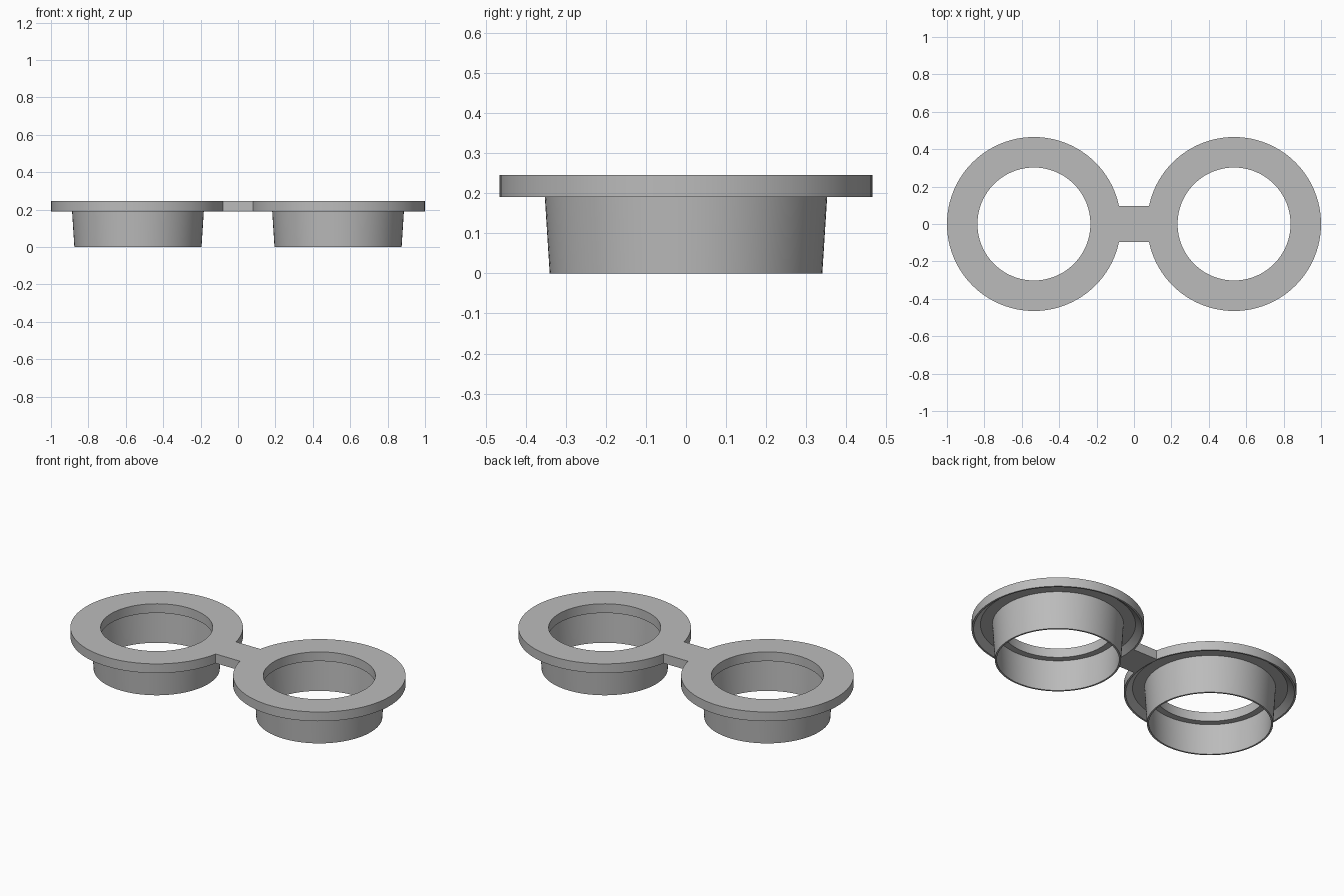
import bpy, bmesh, math

cube = bpy.data.objects.get("Cube")
if cube:
    bpy.data.objects.remove(cube, do_unlink=True)

SEGMENTS = 96
CENTRE_X = 0.535
TOP, UNDER = 0.245, 0.19

grey = bpy.data.materials.new("plain_grey")
grey.use_nodes = True
grey.diffuse_color = (0.5, 0.5, 0.5, 1)
grey.node_tree.nodes["Principled BSDF"].inputs["Base Color"].default_value = grey.diffuse_color


def add_object(name, bm):
    bmesh.ops.recalc_face_normals(bm, faces=bm.faces)
    mesh = bpy.data.meshes.new(name)
    bm.to_mesh(mesh)
    bm.free()
    mesh.materials.append(grey)
    obj = bpy.data.objects.new(name, mesh)
    bpy.context.collection.objects.link(obj)
    return obj


def flanged_cup(name, x):
    # Closed (radius, z) section: flange, hollow underside, tapered thin sleeve
    section = [(0.302, TOP), (0.465, TOP), (0.465, UNDER), (0.455, UNDER),
               (0.418, 0.22), (0.354, 0.22), (0.34, 0), (0.33, 0),
               (0.34, UNDER), (0.302, UNDER)]
    bm = bmesh.new()
    rings = []
    for i in range(SEGMENTS):
        a = 2 * math.pi * i / SEGMENTS
        rings.append([bm.verts.new((r * math.cos(a), r * math.sin(a), z)) for r, z in section])
    for i, ring in enumerate(rings):
        following = rings[(i + 1) % SEGMENTS]
        for j in range(len(section)):
            k = (j + 1) % len(section)
            bm.faces.new((ring[j], ring[k], following[k], following[j]))
    obj = add_object(name, bm)
    obj.location.x = x
    bpy.ops.object.select_all(action="DESELECT")
    obj.select_set(True)
    bpy.context.view_layer.objects.active = obj
    bpy.ops.object.shade_smooth_by_angle(angle=math.radians(25))


flanged_cup("left_cup", CENTRE_X)
flanged_cup("right_cup", -CENTRE_X)

# Flat bridge joining the two flanges
bm = bmesh.new()
bmesh.ops.create_cube(bm, size=1)
bmesh.ops.scale(bm, vec=(0.16, 0.19, TOP - UNDER), verts=bm.verts)
bmesh.ops.translate(bm, vec=(0, 0, (TOP + UNDER) / 2), verts=bm.verts)
add_object("bridge", bm)
